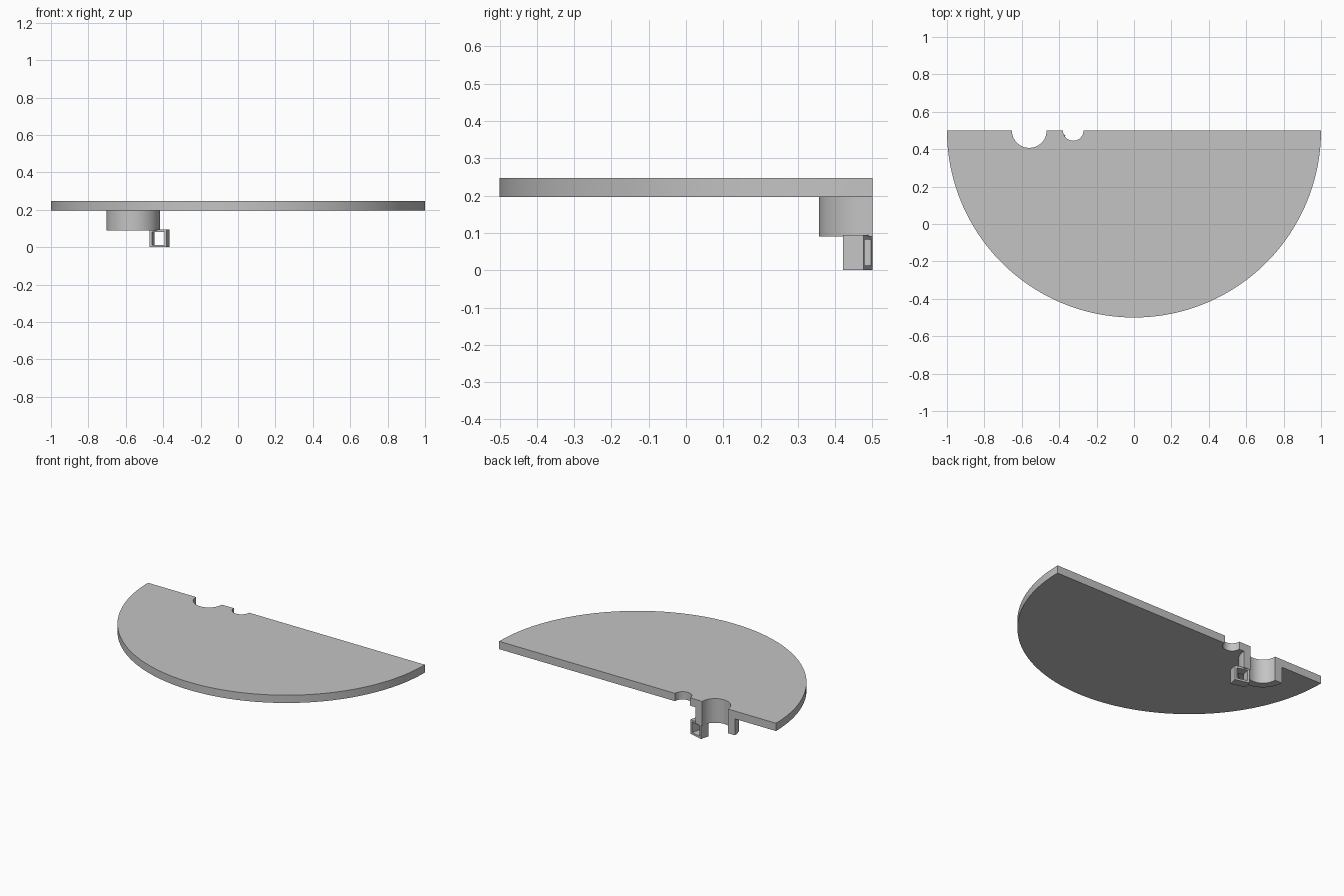
import bpy, bmesh
from math import sin, cos, pi, radians

cube = bpy.data.objects.get("Cube")
if cube:
    bpy.data.objects.remove(cube, do_unlink=True)

EDGE = 0.5            # straight back edge
HUB_X, HUB_R, HUB_OUT = -0.56, 0.093, 0.143
HOLE_X, HOLE_R = -0.325, 0.055
UNDER, TOP = 0.197, 0.248

grey = bpy.data.materials.new("light_grey")
grey.use_nodes = True
colour = (0.55, 0.55, 0.55, 1)
grey.diffuse_color = colour
grey.node_tree.nodes["Principled BSDF"].inputs["Base Color"].default_value = colour


def half_circle(cx, r, steps, reverse=False):
    """Points of the front half circle, from -x to +x unless reversed."""
    pts = [(cx - r * cos(pi * i / steps), EDGE - r * sin(pi * i / steps))
           for i in range(steps + 1)]
    return pts[::-1] if reverse else pts


def finish(name, bm):
    bmesh.ops.recalc_face_normals(bm, faces=bm.faces)
    mesh = bpy.data.meshes.new(name)
    bm.to_mesh(mesh)
    bm.free()
    mesh.materials.append(grey)
    obj = bpy.data.objects.new(name, mesh)
    bpy.context.collection.objects.link(obj)
    return obj


def prism(name, outline, z0, z1):
    bm = bmesh.new()
    face = bm.faces.new([bm.verts.new((x, y, z0)) for x, y in outline])
    out = bmesh.ops.extrude_face_region(bm, geom=[face], use_keep_orig=True)
    top = [g for g in out["geom"] if isinstance(g, bmesh.types.BMVert)]
    bmesh.ops.translate(bm, verts=top, vec=(0, 0, z1 - z0))
    obj = finish(name, bm)
    bpy.ops.object.select_all(action='DESELECT')
    obj.select_set(True)
    bpy.context.view_layer.objects.active = obj
    bpy.ops.object.shade_smooth_by_angle(angle=radians(30))
    return obj


# Half-round plate with two notches in its straight edge
prism("half_round_plate",
      half_circle(0, 1, 96)
      + half_circle(HOLE_X, HOLE_R, 24, reverse=True)
      + half_circle(HUB_X, HUB_R, 32, reverse=True),
      UNDER, TOP)

# Half collar hanging below the larger notch
prism("half_collar",
      half_circle(HUB_X, HUB_OUT, 40) + half_circle(HUB_X, HUB_R, 32, reverse=True),
      0.09, UNDER)

# Short square tube, turned slightly, under the collar
SIDE, DEPTH = 0.095, 0.057
bm = bmesh.new()
bmesh.ops.create_cube(bm, size=1)
bmesh.ops.scale(bm, verts=bm.verts, vec=(SIDE, DEPTH, SIDE))
bm.normal_update()
ends = [f for f in bm.faces if abs(f.normal.y) > 0.5]
bmesh.ops.delete(bm, geom=ends, context='FACES_ONLY')
tube = finish("square_tube", bm)
tube.location = (-0.42, 0.46, SIDE / 2)
tube.rotation_euler.z = radians(-14.5)
wall = tube.modifiers.new("wall", 'SOLIDIFY')
wall.thickness = 0.013
wall.offset = -1
wall.use_even_offset = True
